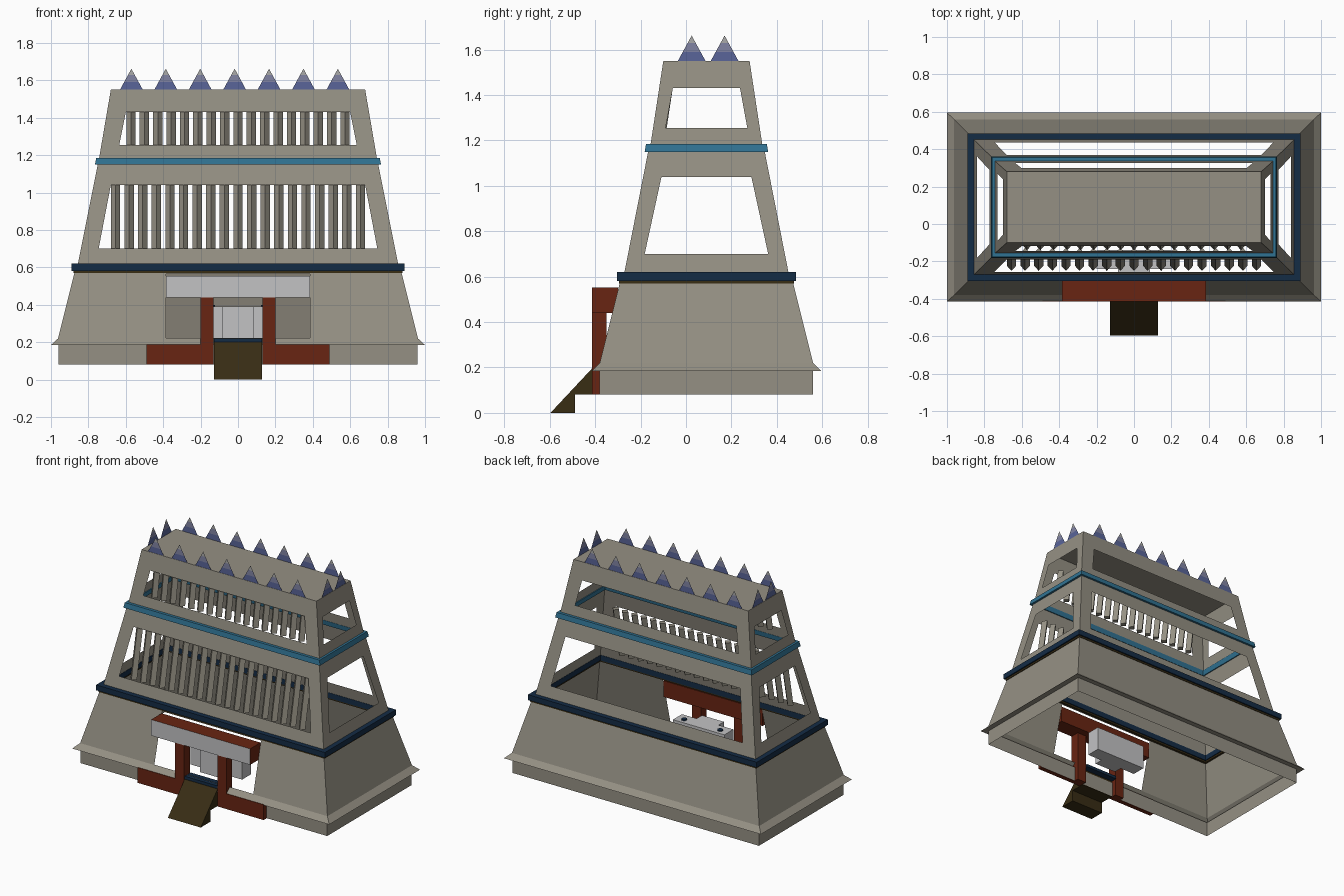
import bpy, bmesh, math
from mathutils import Vector

cube = bpy.data.objects.get("Cube")
if cube:
    bpy.data.objects.remove(cube, do_unlink=True)

YC = 0.09  # centre line of the tower in y


def material(name, rgb):
    m = bpy.data.materials.new(name)
    m.use_nodes = True
    col = (*rgb, 1)
    m.diffuse_color = col
    b = m.node_tree.nodes["Principled BSDF"]
    b.inputs["Base Color"].default_value = col
    b.inputs["Roughness"].default_value = 0.9
    return m


STONE = material("warm grey stone", (0.30, 0.28, 0.23))
NAVY = material("navy", (0.007, 0.025, 0.06))
TEAL = material("teal", (0.03, 0.17, 0.29))
RUST = material("rust red", (0.14, 0.018, 0.006))
BROWN = material("dark brown", (0.04, 0.026, 0.007))
PALE = material("pale grey", (0.54, 0.54, 0.55))
BLUE = material("spike blue", (0.10, 0.13, 0.32))
LILAC = material("spike lilac", (0.22, 0.23, 0.37))
TIP = material("spike tip grey", (0.40, 0.40, 0.40))


def finish(name, bm, *mats):
    me = bpy.data.meshes.new(name)
    bm.to_mesh(me)
    bm.free()
    for m in mats:
        me.materials.append(m)
    ob = bpy.data.objects.new(name, me)
    bpy.context.collection.objects.link(ob)
    return ob


def face(bm, pts, mat=0):
    f = bm.faces.new([bm.verts.new(p) for p in pts])
    f.material_index = mat
    return f


def add_box(bm, x0, x1, y0, y1, z0, z1):
    vs = bmesh.ops.create_cube(bm, size=1)["verts"]
    for v in vs:
        v.co = ((x0 + x1) / 2 + v.co.x * (x1 - x0),
                (y0 + y1) / 2 + v.co.y * (y1 - y0),
                (z0 + z1) / 2 + v.co.z * (z1 - z0))


def boxes(name, mat, *dims):
    bm = bmesh.new()
    for d in dims:
        add_box(bm, *d)
    return finish(name, bm, mat)


SIDES = [Vector((0, -1, 0)), Vector((1, 0, 0)), Vector((0, 1, 0)), Vector((-1, 0, 0))]


def wall_point(side, low, high, z, half=None, sign=1):
    """Point on a sloping wall at height z, half units from its middle."""
    t = (z - low[2]) / (high[2] - low[2])
    hx, hy = (low[k] + (high[k] - low[k]) * t for k in (0, 1))
    n = SIDES[side]
    u = Vector((-n.y, n.x, 0))
    dist, full = (hy, hx) if side % 2 == 0 else (hx, hy)
    p = n * dist + u * sign * (full if half is None else half)
    return Vector((p.x, p.y + YC, z))


def tier(bm, low, high, windows):
    """Four sloping walls; windows maps side -> (z0, half0, z1, half1)."""
    for s in range(4):
        def q(z, h=None):
            return [wall_point(s, low, high, z, h, sg) for sg in (-1, 1)]
        a, b = q(low[2])
        d, c = q(high[2])
        if s not in windows:
            face(bm, (a, b, c, d))
            continue
        z0, h0, z1, h1 = windows[s]
        e, f = q(z0, h0)
        h, g = q(z1, h1)
        for quad in ((a, b, f, e), (b, c, g, f), (c, d, h, g), (d, a, e, h)):
            face(bm, quad)


def belt(name, mat, z0, z1, outer0, outer1, thick):
    """Closed rectangular band around the tower."""
    loop = [(*outer0, z0), (*outer1, z1),
            (outer1[0] - thick, outer1[1] - thick, z1),
            (outer0[0] - thick, outer0[1] - thick, z0)]
    bm = bmesh.new()
    rings = [[bm.verts.new((sx * hx, YC + sy * hy, z))
              for sx, sy in ((-1, -1), (1, -1), (1, 1), (-1, 1))] for hx, hy, z in loop]
    for k in range(4):
        a, b = rings[k], rings[(k + 1) % 4]
        for i in range(4):
            j = (i + 1) % 4
            bm.faces.new((a[i], a[j], b[j], b[i]))
    return finish(name, bm, mat)


# Tower walls: (half x, half y, z) of each level
BASE0, BASE1 = (0.96, 0.47, 0.08), (0.96, 0.47, 0.185)
LIP0, LIP1 = (1.0, 0.505, 0.185), (0.962, 0.47, 0.22)
LOW1 = (0.872, 0.38, 0.58)
MID0, MID1 = (0.86, 0.365, 0.60), (0.748, 0.255, 1.16)
TOP0, TOP1 = (0.745, 0.248, 1.17), (0.68, 0.19, 1.55)

bm = bmesh.new()
tier(bm, BASE0, BASE1, {})
for s in range(4):  # flat underside of the lip
    face(bm, [wall_point(s, BASE0, BASE1, 0.185, None, -1), wall_point(s, BASE0, BASE1, 0.185),
              wall_point(s, LIP0, LIP1, 0.185), wall_point(s, LIP0, LIP1, 0.185, None, -1)])
tier(bm, LIP0, LIP1, {})
tier(bm, LIP1, LOW1, {0: (0.222, 0.385, 0.565, 0.385)})
finish("lower_walls", bm, STONE)

long_win, short_win = (0.70, 0.745, 1.04, 0.68), (0.70, 0.272, 1.04, 0.198)
bm = bmesh.new()
tier(bm, MID0, MID1, {0: long_win, 2: long_win, 1: short_win, 3: short_win})
finish("middle_walls", bm, STONE)

long_win, short_win = (1.255, 0.635, 1.43, 0.60), (1.255, 0.18, 1.43, 0.148)
bm = bmesh.new()
tier(bm, TOP0, TOP1, {0: long_win, 2: long_win, 1: short_win, 3: short_win})
x, y, z = TOP1
face(bm, [(-x, YC - y, z), (x, YC - y, z), (x, YC + y, z), (-x, YC + y, z)])
finish("upper_walls_and_roof", bm, STONE)

# Belts
belt("lower_belt", NAVY, 0.582, 0.62, (0.89, 0.395), (0.89, 0.395), 0.036)
belt("lower_belt_trim", BROWN, 0.57, 0.582, (0.88, 0.386), (0.88, 0.386), 0.02)
belt("upper_belt", TEAL, 1.15, 1.185, (0.765, 0.272), (0.758, 0.266), 0.022)


# Leaning diamond slats behind the front windows
def slats(name, low, high, z0, z1, count, reach):
    bm = bmesh.new()
    for i in range(count):
        x = -reach + 2 * reach * i / (count - 1)
        rings = []
        for z in (z0, z1):
            y = wall_point(0, low, high, z, 0).y + 0.033
            rings.append([bm.verts.new((x + dx, y + dy, z)) for dx, dy in
                          ((0, -0.027), (0.025, 0), (0, 0.027), (-0.025, 0))])
        a, b = rings
        for k in range(4):
            bm.faces.new((a[k], a[(k + 1) % 4], b[(k + 1) % 4], b[k]))
        bm.faces.new(a[::-1])
        bm.faces.new(b)
    finish(name, bm, STONE)


slats("middle_slats", MID0, MID1, 0.695, 1.045, 19, 0.655)
slats("upper_slats", TOP0, TOP1, 1.25, 1.435, 17, 0.572)

# Flat triangular spikes along the roof edge, in three colour bands
bm = bmesh.new()


def spike(centre, u):
    half, height = 0.061, 0.112
    cuts = (0, 0.36, 0.70, 1)
    for band in range(3):
        t0, t1 = cuts[band], cuts[band + 1]
        pts = [centre + u * half * s * (1 - t) + Vector((0, 0, height * t))
               for s, t in ((-1, t0), (1, t0), (1, t1), (-1, t1))]
        face(bm, pts[:3] if t1 == 1 else pts, band)


for i in range(7):
    x = -0.57 + i * 0.184
    spike(Vector((x, YC - 0.188, 1.55)), Vector((1, 0, 0)))
    spike(Vector((x, YC + 0.188, 1.55)), Vector((-1, 0, 0)))
for y in (0.025, 0.17):
    spike(Vector((0.678, y, 1.55)), Vector((0, 1, 0)))
    spike(Vector((-0.678, y, 1.55)), Vector((0, -1, 0)))
finish("roof_spikes", bm, BLUE, LILAC, TIP)

# Gateway: lintel with pale front, posts and footings
lintel = boxes("gate_lintel", RUST, (-0.385, 0.385, -0.415, -0.30, 0.44, 0.553))
lintel.data.materials.append(PALE)
for p in lintel.data.polygons:
    if p.normal.y < -0.5:
        p.material_index = 1
boxes("gate_posts", RUST, *[(min(s * 0.13, s * 0.20), max(s * 0.13, s * 0.20),
                             -0.415, -0.35, 0.08, 0.44) for s in (-1, 1)])
boxes("gate_footings", RUST, *[(min(s * 0.13, s * 0.49), max(s * 0.13, s * 0.49),
                                -0.415, -0.382, 0.08, 0.188) for s in (-1, 1)])

# Entrance ramp and its landing strip
bm = bmesh.new()
profile = [(-0.597, 0), (-0.49, 0), (-0.49, 0.08), (-0.385, 0.08), (-0.385, 0.2), (-0.41, 0.2)]
f = face(bm, [(-0.128, y, z) for y, z in profile])
ext = bmesh.ops.extrude_face_region(bm, geom=[f])["geom"]
bmesh.ops.translate(bm, vec=(0.256, 0, 0), verts=[v for v in ext if isinstance(v, bmesh.types.BMVert)])
bmesh.ops.recalc_face_normals(bm, faces=bm.faces)
finish("entrance_ramp", bm, BROWN)
boxes("ramp_landing", NAVY, (-0.129, 0.129, -0.408, -0.34, 0.2, 0.22))

# Inner counter with two round caps
boxes("inner_counter", PALE, (-0.2, 0.2, -0.24, -0.14, 0.22, 0.39),
      (-0.085, 0.085, -0.30, -0.24, 0.22, 0.39))
bm = bmesh.new()
for x in (-0.14, 0.14):
    vs = bmesh.ops.create_cone(bm, cap_ends=True, segments=12, radius1=0.018, radius2=0.018, depth=0.008)["verts"]
    bmesh.ops.translate(bm, vec=(x, -0.18, 0.394), verts=vs)
finish("counter_caps", bm, NAVY)
